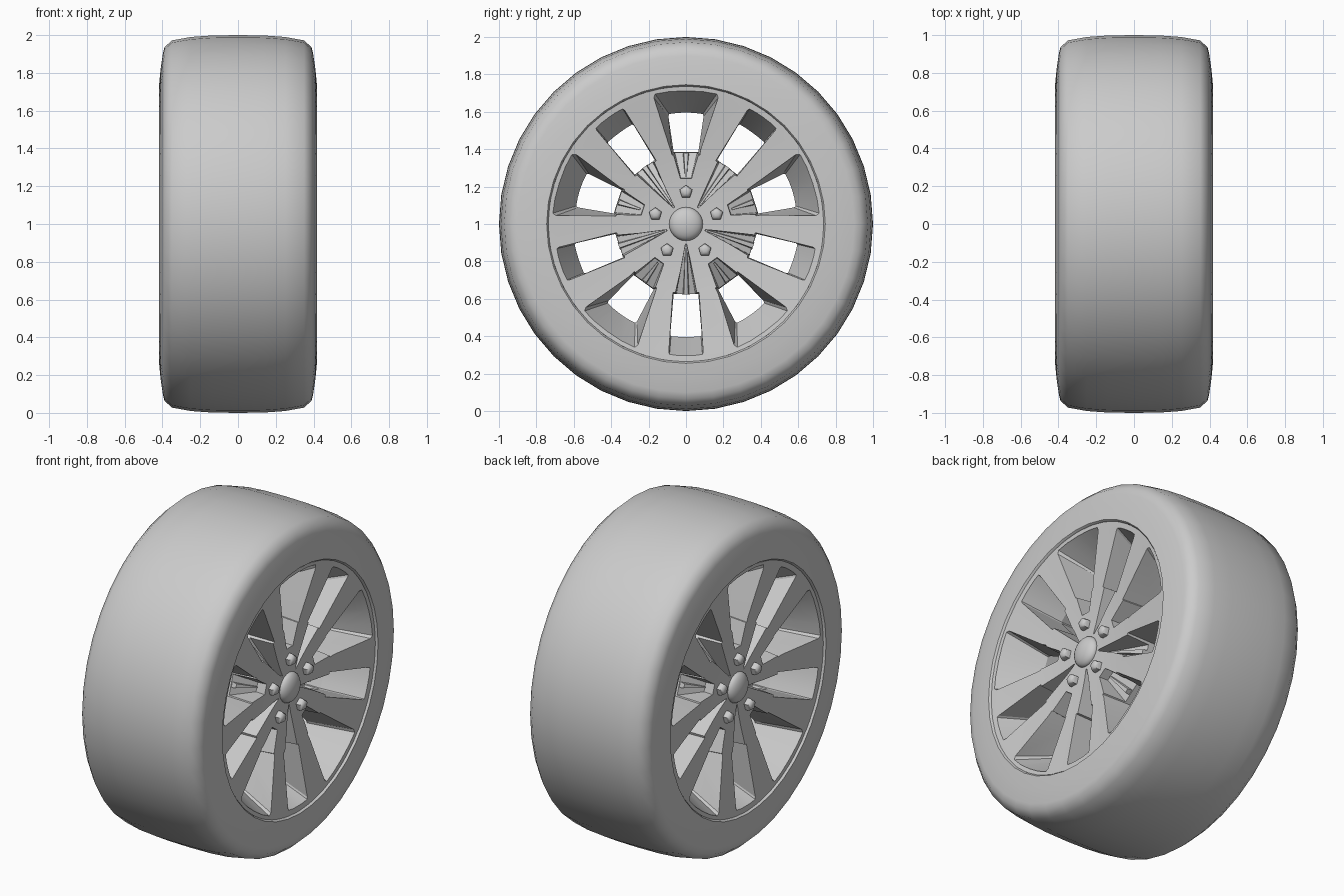
import bpy, bmesh
from math import pi, sin, cos, radians
from mathutils import Matrix

if "Cube" in bpy.data.objects:
    bpy.data.objects.remove(bpy.data.objects["Cube"])

CENTRE = (0, 0, 1)


def make(name, bm, smooth=None):
    bmesh.ops.recalc_face_normals(bm, faces=bm.faces)
    me = bpy.data.meshes.new(name)
    bm.to_mesh(me)
    bm.free()
    ob = bpy.data.objects.new(name, me)
    ob.location = CENTRE
    bpy.context.collection.objects.link(ob)
    if smooth:
        shade(ob, smooth)
    return ob


def activate(ob):
    bpy.ops.object.select_all(action='DESELECT')
    ob.select_set(True)
    bpy.context.view_layer.objects.active = ob


def shade(ob, deg):
    activate(ob)
    bpy.ops.object.shade_smooth_by_angle(angle=radians(deg))


def lathe(name, half, steps, closed, smooth):
    """Spin a (x, r) half profile, mirrored in x, about the x axle."""
    prof = half + [(-x, r) for x, r in reversed(half) if x > 1e-6]
    bm = bmesh.new()
    vs = [bm.verts.new((x, 0, r)) for x, r in prof]
    pairs = list(zip(vs, vs[1:])) + ([(vs[-1], vs[0])] if closed else [])
    es = [bm.edges.new(p) for p in pairs]
    bmesh.ops.spin(bm, geom=vs + es, cent=(0, 0, 0), axis=(1, 0, 0),
                   angle=2 * pi, steps=steps)
    bmesh.ops.remove_doubles(bm, verts=bm.verts, dist=1e-4)
    return make(name, bm, smooth)


def loft(bm, loops, ang):
    """Skin (x, w, r) loops into a solid, turned by ang about the axle."""
    rot = Matrix.Rotation(ang, 3, 'X')
    rings = []
    for lp in loops:
        ring = []
        for p in lp:
            v = bm.verts.new(p)
            v.co = rot @ v.co
            ring.append(v)
        rings.append(ring)
    n = len(rings[0])
    for a, b in zip(rings, rings[1:]):
        for i in range(n):
            j = (i + 1) % n
            bm.faces.new((a[i], a[j], b[j], b[i]))
    bm.faces.new(rings[0])
    bm.faces.new(rings[-1])


def outline(half, x):
    """Mirror (w, r) points into a closed window outline at depth x."""
    return [(x, w, r) for w, r in half] + [(x, -w, r) for w, r in reversed(half) if w]


# tyre
lathe("tyre", [(0, 1.0), (.14, .998), (.25, .99), (.35, .972), (.39, .935),
               (.398, .90), (.41, .82), (.417, .745), (.407, .737), (.2, .72)],
      40, True, 50)

# wheel body: spokes sloping in to the hub
wheel = lathe("spoked_rim", [(.342, 0), (.342, .17), (.355, .37), (.40, .69), (.405, .736), (.2, .736)],
              64, False, None)

# windows: (face outline, hole outline, groove inner radius, groove widths)
BIG = ([(.076, .365), (.172, .675), (.165, .695), (.09, .708), (0, .712)],
       [(.066, .385), (.094, .575), (.09, .588), (.045, .594), (0, .596)],
       .235, .036, .084)
SMALL = ([(.071, .365), (.092, .685), (.088, .697), (.045, .703), (0, .704)],
         [(.066, .375), (.084, .59), (.08, .60), (.04, .603), (0, .604)],
         .10, .004, .072)
BACK = .17          # depth of the spokes' rear face

tunnels, grooves, ribs = bmesh.new(), bmesh.new(), bmesh.new()
for k in range(10):
    face, hole, r0, w0, w1 = SMALL if k % 2 else BIG
    ang = k * pi / 5
    loft(tunnels, [outline(face, .5), outline(face, .40), outline(hole, BACK),
                   outline(hole, -BACK), outline(face, -.40), outline(face, -.5)], ang)
    for s in (1, -1):
        top = [(s * .5, w1, .395), (s * .5, -w1, .395), (s * .5, -w0, r0), (s * .5, w0, r0)]
        f = .75
        low = [(s * .2, w1 * f, .395), (s * .2, -w1 * f, .395),
               (s * .29, -w0 * f, r0 + .01), (s * .29, w0 * f, r0 + .01)]
        loft(grooves, [top, low], ang)
        # raised rib along each groove floor
        a, b = .378, r0 + .02
        loft(ribs, [[(s * .17, .022, a), (s * .17, -.022, a), (s * .26, -.006, b), (s * .26, .006, b)],
                    [(s * .24, .012, a), (s * .24, -.012, a), (s * .30, -.004, b), (s * .30, .004, b)]], ang)

# open barrel space between the front and rear spokes
cavity = lathe("barrel_cutter", [(BACK, .383), (BACK, .597)], 64, True, None)
cutters = [cavity, make("window_cutter", tunnels), make("groove_cutter", grooves)]
for cutter in cutters:
    cutter.hide_render = True
    activate(wheel)
    mod = wheel.modifiers.new("cut", 'BOOLEAN')
    mod.operation = 'DIFFERENCE'
    mod.solver = 'EXACT'
    mod.object = cutter
    bpy.ops.object.modifier_apply(modifier="cut")
    bpy.data.objects.remove(cutter)
shade(wheel, 18)
make("groove_ribs", ribs)

# hub caps and lug nuts on both faces
caps, nuts = bmesh.new(), bmesh.new()
for s in (1, -1):
    bmesh.ops.create_uvsphere(caps, u_segments=24, v_segments=12, radius=1,
                              matrix=Matrix.Translation((s * .342, 0, 0))
                              @ Matrix.Diagonal((.045, .09, .09, 1)) @ Matrix.Rotation(pi / 2, 4, 'Y'))
    for k in range(5):
        def ring(x, r):
            return [(s * x, r * sin(2 * pi * i / 5), .172 + r * cos(2 * pi * i / 5)) for i in range(5)]
        loft(nuts, [ring(.32, .036), ring(.362, .036), ring(.377, .027), ring(.382, .012)], 2 * pi * k / 5)
make("hub_caps", caps, 40)
make("lug_nuts", nuts, 50)
